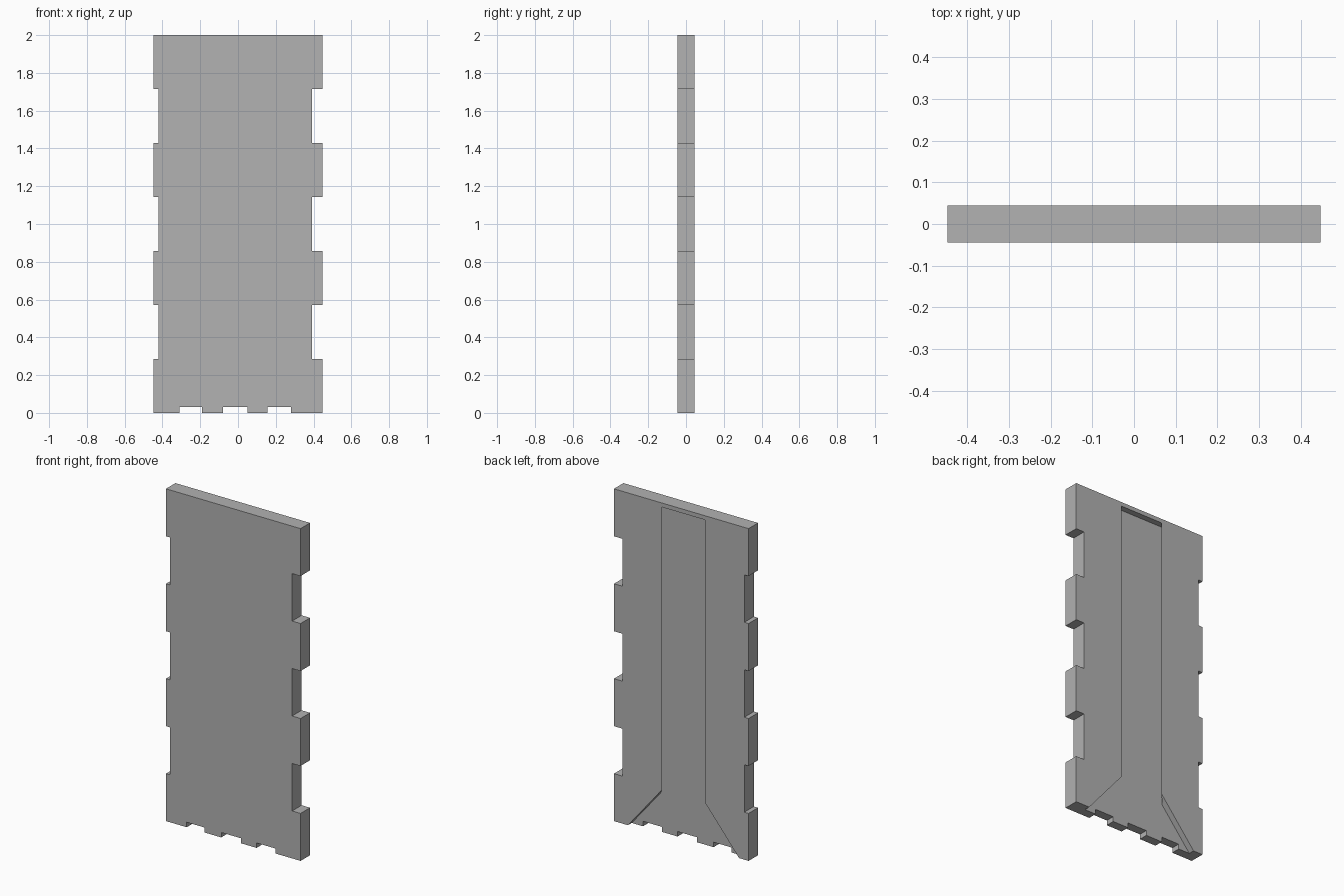
import bpy, bmesh

if "Cube" in bpy.data.objects:
    bpy.data.objects.remove(bpy.data.objects["Cube"])

HALF_W, HALF_T, HEIGHT = 0.448, 0.045, 2.0
MID = -0.015          # centre line of the slot
SLOT_DEPTH = 0.036
SLOPE = 0.275 / 0.228  # drop per unit of width along the flared mouth

grey = bpy.data.materials.new("plain_grey")
grey.use_nodes = True
grey.diffuse_color = (0.445, 0.445, 0.445, 1)
grey.node_tree.nodes["Principled BSDF"].inputs["Base Color"].default_value = grey.diffuse_color


def loft(name, sections):
    """Solid between two outlines of (x, z) points, each at its own y."""
    bm = bmesh.new()
    rings = [[bm.verts.new((x, y, z)) for x, z in pts] for y, pts in sections]
    a, b = rings
    bm.faces.new(a)
    bm.faces.new(b[::-1])
    for i in range(len(a)):
        j = (i + 1) % len(a)
        bm.faces.new((a[i], a[j], b[j], b[i]))
    bmesh.ops.recalc_face_normals(bm, faces=bm.faces)
    mesh = bpy.data.meshes.new(name)
    bm.to_mesh(mesh)
    bm.free()
    obj = bpy.data.objects.new(name, mesh)
    bpy.context.collection.objects.link(obj)
    return obj


# Panel outline with finger joints on the bottom and both sides
bottom = [(-HALF_W, 0)]
for x0, x1 in ((-0.31, -0.19), (-0.08, 0.05), (0.155, 0.28)):
    bottom += [(x0, 0), (x0, 0.03), (x1, 0.03), (x1, 0)]
bottom.append((HALF_W, 0))


def side(edge, inner):
    step = HEIGHT / 7
    pts = []
    for i in (1, 3, 5):
        z0, z1 = i * step, (i + 1) * step
        pts += [(edge, z0), (inner, z0), (inner, z1), (edge, z1)]
    return pts


outline = (bottom + side(HALF_W, 0.392) + [(HALF_W, HEIGHT), (-HALF_W, HEIGHT)]
           + side(-HALF_W, -0.42)[::-1])
panel = loft("wall_panel", [(-HALF_T, outline), (HALF_T, outline)])
panel.data.materials.append(grey)


# Undercut slot in the back, with a flared mouth at the bottom
def slot_section(y):
    half = 0.142 + (HALF_T - y)
    shoulder = 0.275 - (half - 0.142) * SLOPE
    mouth = 0.37 + 0.05 / SLOPE
    right = [(mouth, -0.05), (half, shoulder), (half, 1.975)]
    left = [(-x, z) for x, z in right[::-1]]
    return y, [(MID + x, z) for x, z in right + left]


cutter = loft("slot_cutter", [slot_section(HALF_T - SLOT_DEPTH), slot_section(HALF_T + 0.01)])
cutter.hide_render = True
cutter.data.materials.append(grey)

# Apply the cut, then drop the cutter
cut = panel.modifiers.new("slot", "BOOLEAN")
cut.operation, cut.solver, cut.object = "DIFFERENCE", "EXACT", cutter
bpy.context.view_layer.objects.active = panel
panel.select_set(True)
bpy.ops.object.modifier_apply(modifier="slot")
bpy.data.objects.remove(cutter)
